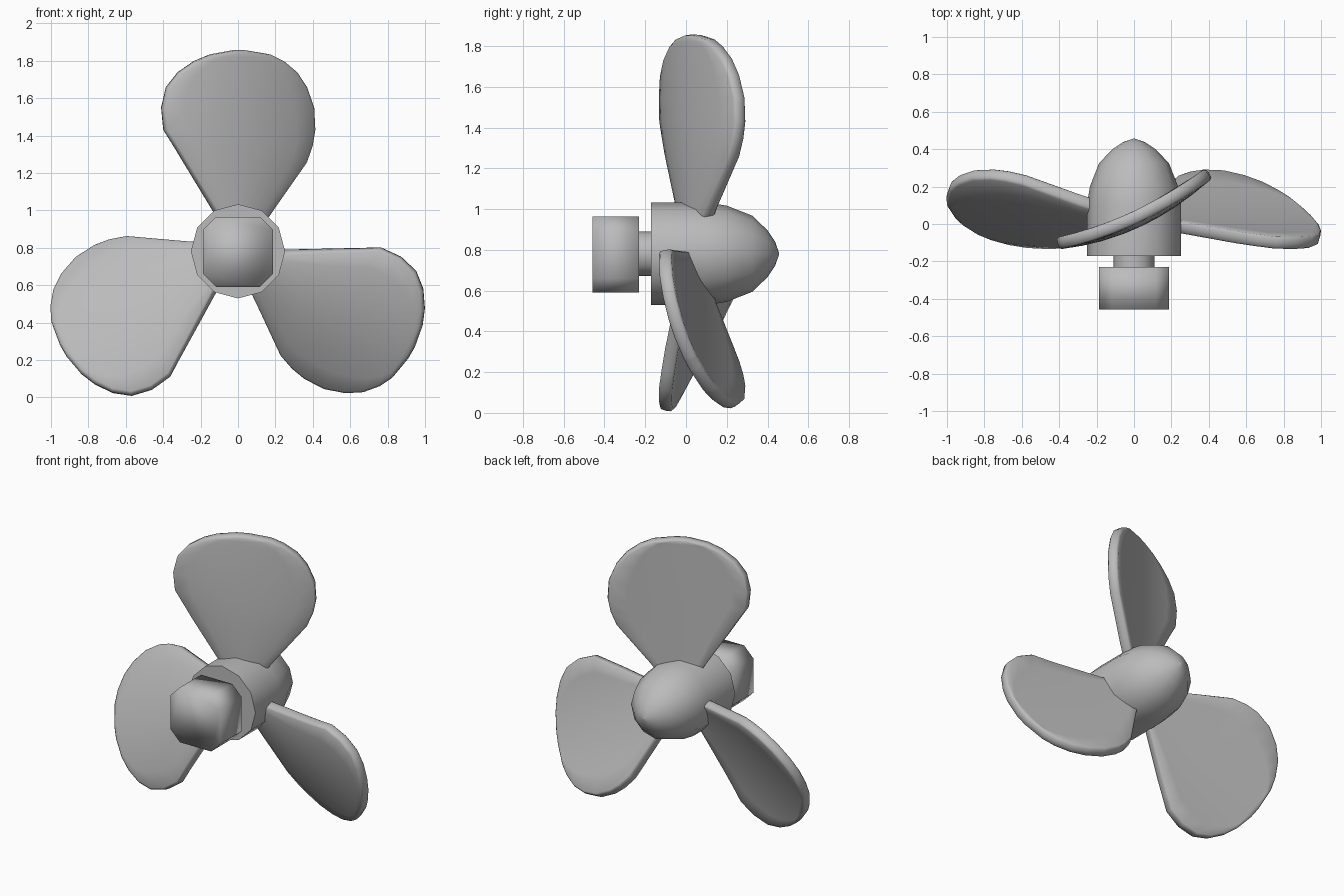
import bpy, bmesh, math
from mathutils import Matrix, Vector

if "Cube" in bpy.data.objects:
    bpy.data.objects.remove(bpy.data.objects["Cube"])

HUB_Z = 0.781
metal = bpy.data.materials.new("grey metal")
metal.diffuse_color = (0.5, 0.5, 0.5, 1)
metal.use_nodes = True
metal.node_tree.nodes["Principled BSDF"].inputs["Base Color"].default_value = metal.diffuse_color


def add_object(name, bm, angle):
    bmesh.ops.recalc_face_normals(bm, faces=bm.faces)
    mesh = bpy.data.meshes.new(name)
    bm.to_mesh(mesh)
    bm.free()
    mesh.materials.append(metal)
    ob = bpy.data.objects.new(name, mesh)
    bpy.context.collection.objects.link(ob)
    bpy.context.view_layer.objects.active = ob
    ob.select_set(True)
    bpy.ops.object.shade_smooth_by_angle(angle=math.radians(angle))
    ob.select_set(False)


def bridge(bm, a, b):
    """Join two closed vertex loops with quads."""
    for i in range(len(a)):
        j = (i + 1) % len(a)
        bm.faces.new((a[i], a[j], b[j], b[i]))


def loft(name, rings, angle):
    """Skin a list of closed point rings and cap both ends."""
    bm = bmesh.new()
    loops = [[bm.verts.new(p) for p in ring] for ring in rings]
    for a, b in zip(loops, loops[1:]):
        bridge(bm, a, b)
    bm.faces.new(loops[0])
    bm.faces.new(loops[-1])
    add_object(name, bm, angle)


def circle(y, r, n=12):
    return [(r * math.sin(math.tau * i / n), y, HUB_Z + r * math.cos(math.tau * i / n))
            for i in range(n)]


# Bullet-shaped hub, with a near-point nose
loft("hub", [circle(y, r) for y, r in (
    (-0.172, 0.252), (0.10, 0.252), (0.20, 0.236), (0.325, 0.187),
    (0.40, 0.115), (0.437, 0.06), (0.457, 0.003))], 50)

# Short shaft
loft("shaft", [circle(-0.26, 0.11), circle(-0.15, 0.11)], 50)

# Corner-cut block on the end of the shaft, shaded fully smooth
h, c = 0.187, 0.118
corners = [(c, h), (h, c), (h, -c), (c, -h), (-c, -h), (-h, -c), (-h, c), (-c, h)]
loft("shaft_block", [[(x, y, HUB_Z - 0.003 + z) for x, z in corners]
                     for y in (-0.458, -0.23)], 180)

# Blade outline: height, left edge, right edge
ROWS = [(0.82, -0.02, 0.06), (1.0, -0.13, 0.18), (1.255, -0.287, 0.357),
        (1.345, -0.342, 0.388), (1.43, -0.396, 0.402), (1.55, -0.408, 0.396),
        (1.66, -0.382, 0.358), (1.74, -0.318, 0.306), (1.80, -0.23, 0.235),
        (1.835, -0.145, 0.165), (1.856, -0.03, 0.04)]
COLS = 8
HALF = 0.033    # half the blade thickness
BULGE = 0.025   # extra fullness on the front face


def layer(bm, scale, offset, bulge=0.0):
    """Grid of blade vertices, shrunk about the middle and offset along the surface normal."""
    grid = []
    for z, left, right in ROWS:
        row = []
        for i in range(COLS + 1):
            x = scale * (left + (right - left) * i / COLS)
            zz = 1.4 + scale * (z - 1.4)
            # Pitched and slightly cupped surface
            slope = 0.466 + 0.632 * x
            normal = Vector((-slope, 1, 0)).normalized()
            fullness = (1 - (2 * i / COLS - 1) ** 2) * max(0, 1 - ((z - 1.3) / 0.56) ** 2)
            p = Vector((x, 0.033 + 0.466 * x + 0.316 * x * x, zz))
            row.append(bm.verts.new(p + normal * (offset - bulge * fullness)))
        grid.append(row)
    return grid


def border(grid):
    return (grid[0] + [r[-1] for r in grid[1:-1]] + grid[-1][::-1]
            + [r[0] for r in grid[-2:0:-1]])


def blade(name, degrees):
    bm = bmesh.new()
    layers = [layer(bm, 0.965, -HALF, BULGE), layer(bm, 0.993, -HALF * 0.75),
              layer(bm, 1.0, 0), layer(bm, 0.996, HALF * 0.75), layer(bm, 0.975, HALF)]
    # Front and back faces
    for grid in (layers[0], layers[-1]):
        for a, b in zip(grid, grid[1:]):
            for i in range(COLS):
                bm.faces.new((a[i], a[i + 1], b[i + 1], b[i]))
    # Rounded rim
    for a, b in zip(layers, layers[1:]):
        bridge(bm, border(a), border(b))
    bmesh.ops.delete(bm, geom=[v for v in bm.verts if not v.link_faces], context='VERTS')
    bmesh.ops.rotate(bm, verts=bm.verts, cent=Vector((0, 0, HUB_Z)),
                     matrix=Matrix.Rotation(math.radians(degrees), 3, 'Y'))
    add_object(name, bm, 80)


for label, turn in (("top_blade", 0), ("right_blade", 120), ("left_blade", -120)):
    blade(label, turn)
